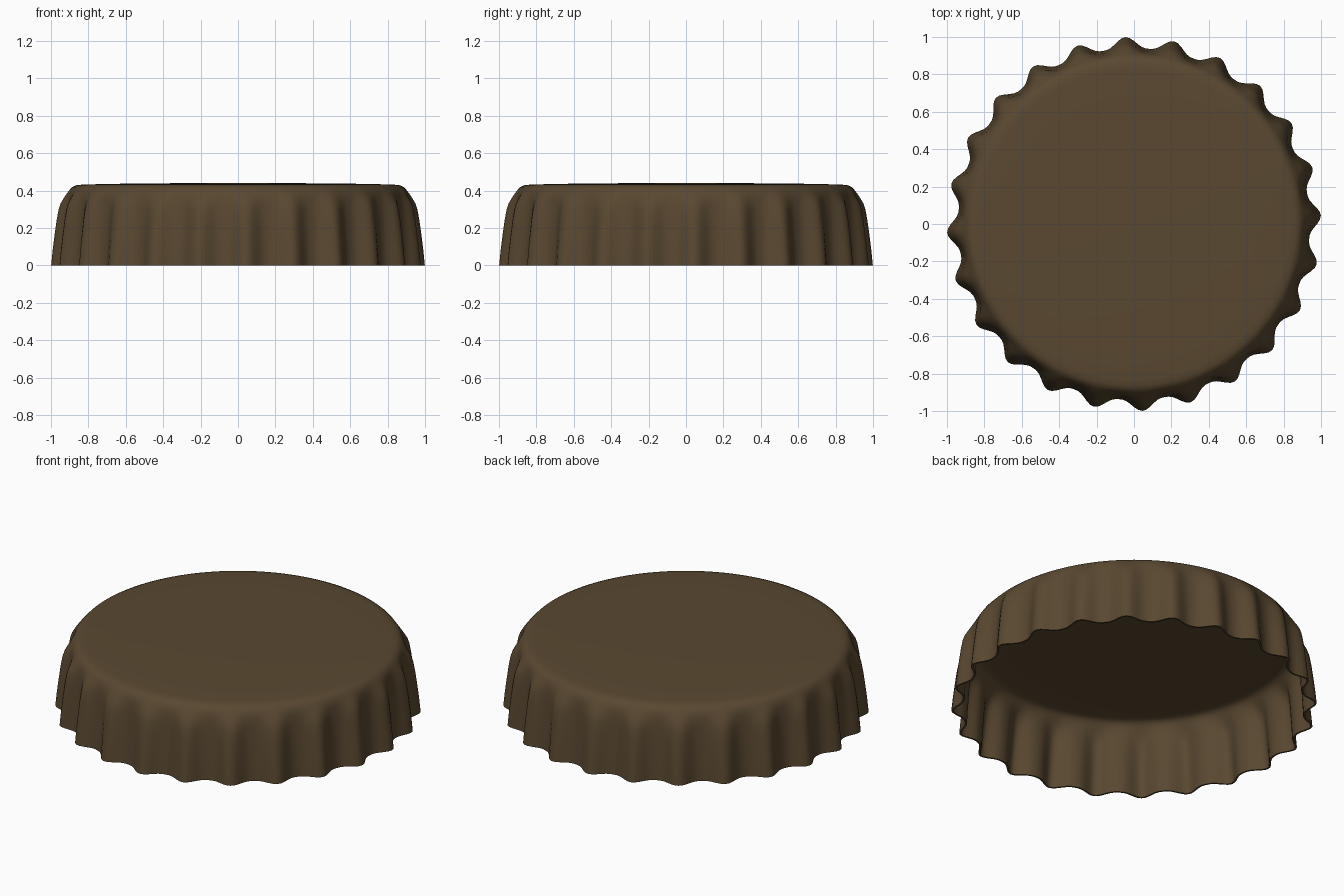
import bpy
import bmesh
from math import cos, sin, pi, radians

cube = bpy.data.objects.get("Cube")
if cube:
    bpy.data.objects.remove(cube, do_unlink=True)

FLUTES = 24
SEGMENTS = FLUTES * 12
PHASE = radians(2.6)

# Profile from rim to crown: valley radius, flute depth, height
PROFILE = [
    (0.94, 0.06, 0.0), (0.936, 0.056, 0.08), (0.931, 0.051, 0.16),
    (0.926, 0.045, 0.24), (0.921, 0.039, 0.3), (0.918, 0.032, 0.33),
    (0.914, 0.018, 0.36), (0.908, 0.007, 0.385), (0.898, 0.002, 0.405),
    (0.885, 0, 0.419), (0.865, 0, 0.428), (0.83, 0, 0.432),
    (0.65, 0, 0.436), (0.35, 0, 0.439),
]


def bronze_material():
    mat = bpy.data.materials.new("dark bronze")
    color = (0.1, 0.065, 0.03, 1)
    mat.diffuse_color = color
    mat.use_nodes = True
    mat.node_tree.nodes["Principled BSDF"].inputs["Base Color"].default_value = color
    return mat


def fluted_ring(bm, radius, depth, z):
    """Ring with narrow crests and broad valleys."""
    ring = []
    for i in range(SEGMENTS):
        a = 2 * pi * i / SEGMENTS + PHASE
        crest = (0.5 + 0.5 * cos(FLUTES * (a - PHASE))) ** 1.4
        r = radius + depth * crest
        ring.append(bm.verts.new((r * cos(a), r * sin(a), z)))
    return ring


# Crimped cap shell
bm = bmesh.new()
rings = [fluted_ring(bm, *row) for row in PROFILE]
for low, high in zip(rings, rings[1:]):
    for i in range(SEGMENTS):
        j = (i + 1) % SEGMENTS
        bm.faces.new((low[i], low[j], high[j], high[i]))
apex = bm.verts.new((0, 0, 0.44))
for i in range(SEGMENTS):
    bm.faces.new((rings[-1][i], rings[-1][(i + 1) % SEGMENTS], apex))
mesh = bpy.data.meshes.new("crimped_cap")
bm.to_mesh(mesh)
bm.free()
mesh.materials.append(bronze_material())
cap = bpy.data.objects.new("crimped_cap", mesh)
bpy.context.collection.objects.link(cap)

# Thin sheet thickness on the inside
shell = cap.modifiers.new("sheet_thickness", "SOLIDIFY")
shell.thickness = 0.01
shell.offset = -1

bpy.ops.object.select_all(action="DESELECT")
cap.select_set(True)
bpy.context.view_layer.objects.active = cap
bpy.ops.object.modifier_apply(modifier=shell.name)
for v in cap.data.vertices:
    if v.co.z < 0.02:
        v.co.z = 0
bpy.ops.object.shade_smooth_by_angle(angle=radians(40))
